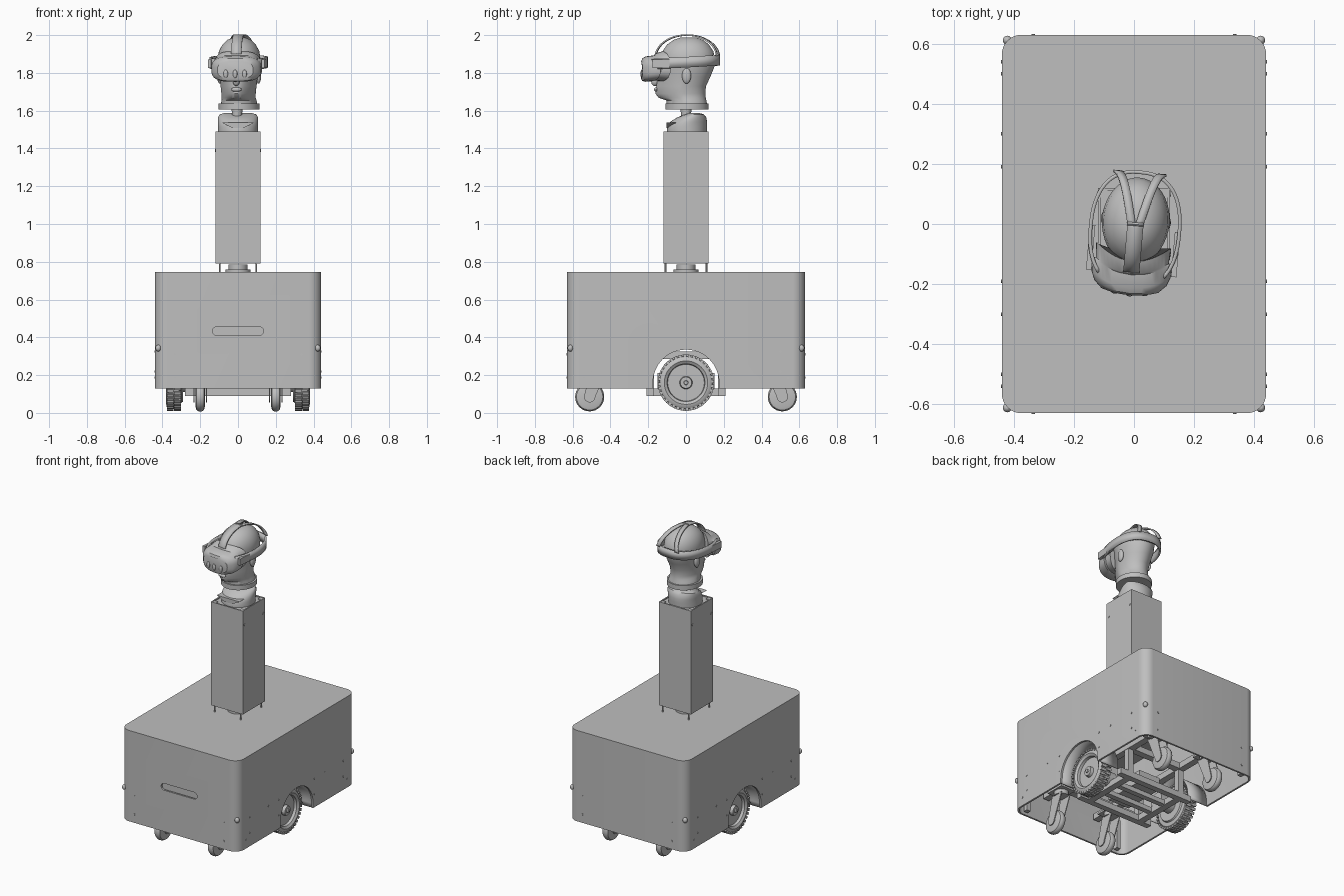
import bpy, bmesh, math
from math import sin, cos, pi, radians
from mathutils import Matrix, Vector

if "Cube" in bpy.data.objects:
    bpy.data.objects.remove(bpy.data.objects["Cube"])

grey = bpy.data.materials.new("plain_grey")
grey.use_nodes = True
GREY = (0.52, 0.52, 0.52, 1)
grey.diffuse_color = GREY
grey.node_tree.nodes["Principled BSDF"].inputs["Base Color"].default_value = GREY
made = []


def finish(name, bm, recalc=True):
    if recalc:
        bmesh.ops.recalc_face_normals(bm, faces=bm.faces)
    me = bpy.data.meshes.new(name)
    bm.to_mesh(me)
    bm.free()
    ob = bpy.data.objects.new(name, me)
    bpy.context.collection.objects.link(ob)
    me.materials.append(grey)
    made.append(ob)
    return ob


def box(name, center, size):
    bm = bmesh.new()
    bmesh.ops.create_cube(bm, size=1, matrix=Matrix.Translation(center) @ Matrix.Diagonal((*size, 1)))
    return finish(name, bm)


def cyl(name, center, r, depth, axis="Z", n=24, r2=None):
    turn = {"X": Matrix.Rotation(pi / 2, 4, "Y"), "Y": Matrix.Rotation(pi / 2, 4, "X"), "Z": Matrix()}[axis]
    bm = bmesh.new()
    bmesh.ops.create_cone(bm, cap_ends=True, segments=n, radius1=r, radius2=r if r2 is None else r2,
                          depth=depth, matrix=Matrix.Translation(center) @ turn)
    return finish(name, bm)


def ball(name, center, size):
    bm = bmesh.new()
    bmesh.ops.create_uvsphere(bm, u_segments=20, v_segments=12, radius=1,
                              matrix=Matrix.Translation(center) @ Matrix.Diagonal((*size, 1)))
    return finish(name, bm)


def loft(name, rings, caps=True, closed=False):
    """Skin a list of equally long vertex loops."""
    bm = bmesh.new()
    loops = [[bm.verts.new(p) for p in ring] for ring in rings]
    n = len(loops[0])
    pairs = list(zip(loops, loops[1:])) + ([(loops[-1], loops[0])] if closed else [])
    for a, b in pairs:
        for i in range(n):
            j = (i + 1) % n
            bm.faces.new((a[i], a[j], b[j], b[i]))
    if caps:
        bm.faces.new(loops[0])
        bm.faces.new(loops[-1])
    return finish(name, bm)


def prism(name, outline, offset):
    """Extrude a flat outline by an offset vector."""
    return loft(name, [[Vector(p) for p in outline], [Vector(p) + Vector(offset) for p in outline]])


def ribbon(name, centers, across, thickness):
    """Flat strap along centre points; across holds the half-width vectors."""
    bm = bmesh.new()
    rows = [(bm.verts.new(Vector(c) - Vector(a)), bm.verts.new(Vector(c) + Vector(a)))
            for c, a in zip(centers, across)]
    for p, q in zip(rows, rows[1:]):
        bm.faces.new((p[0], q[0], q[1], p[1]))
    ob = finish(name, bm)
    mod = ob.modifiers.new("thickness", "SOLIDIFY")
    mod.thickness, mod.offset = thickness, 0
    return ob


def rounded_rect(hx, hy, r, z, n=8):
    return [(sx * (hx - r) + r * cos(a0 + i * pi / 2 / n), sy * (hy - r) + r * sin(a0 + i * pi / 2 / n), z)
            for sx, sy, a0 in ((1, 1, 0), (-1, 1, pi / 2), (-1, -1, pi), (1, -1, 1.5 * pi)) for i in range(n + 1)]


def cut(target, cutter):
    mod = target.modifiers.new("cut", "BOOLEAN")
    mod.operation, mod.solver, mod.object = "DIFFERENCE", "EXACT", cutter
    bpy.context.view_layer.objects.active = target
    bpy.ops.object.modifier_apply(modifier=mod.name)
    made.remove(cutter)
    bpy.data.objects.remove(cutter)


# Body shell, open underneath, with wheel arches and a front slot
T, AX, ARCH = 0.012, 0.16, 0.175
heights = [(0, 0.13), (0, 0.745), (T, 0.745 - T), (T, 0.13)]
rings = [rounded_rect(0.44 - i, 0.63 - i, 0.065 - i, z) for i, z in heights]
body = loft("body_shell", [rings[0], rings[1]])
cut(body, loft("hollow", [rings[2], [(x, y, 0.1) for x, y, z in rings[3]]]))


def arch_line(x, r=ARCH, n=28):
    arc = [(x, r * cos(pi * i / n), AX + r * sin(pi * i / n)) for i in range(n + 1)]
    return [(x, r, 0.1)] + arc + [(x, -r, 0.1)]


cut(body, prism("arch_cutter", arch_line(-0.6), (1.2, 0, 0)))
slot = [(s * 0.112 + 0.023 * cos(a), -0.7, 0.433 + 0.023 * sin(a))
        for s, start in ((1, -pi / 2), (-1, pi / 2)) for a in [start + pi * i / 10 for i in range(11)]]
cut(body, prism("slot_cutter", slot, (0, 0.2, 0)))
box("slot_backing", (0, -0.605, 0.433), (0.3, 0.008, 0.07))

# Screws and corner bumpers
for s in (-1, 1):
    for x in (-0.335, 0.335):
        for z in (0.31, 0.187):
            cyl("end_screw", (x, s * 0.63, z), 0.006, 0.006, "Y", 10)
    for t in (-1, 1):
        for y, z in ((0.5, 0.325), (0.3, 0.325), (0.19, 0.325), (0.19, 0.22), (0.54, 0.187), (0.5, 0.22)):
            cyl("side_screw", (s * 0.44, t * y, z), 0.006, 0.006, "X", 10)
        ball("corner_knob", (s * 0.422, t * 0.612, 0.343), (0.015, 0.015, 0.018))

# Drive wheels: turned tyre and hub, tread blocks, wheel well
TYRE = [(0.2, 0.02), (0.2, 0.1), (0.3, 0.105), (0.303, 0.13), (0.312, 0.14), (0.368, 0.14), (0.377, 0.13),
        (0.38, 0.115), (0.37, 0.1), (0.352, 0.097), (0.352, 0.034), (0.372, 0.03), (0.372, 0.012), (0.38, 0.01)]
TYRE[0], TYRE[1] = (0.29, 0.02), (0.29, 0.1)
for s in (-1, 1):
    loft("drive_wheel", [[(s * x, r * cos(2 * pi * i / 48), AX + r * sin(2 * pi * i / 48)) for i in range(48)]
                         for x, r in TYRE])
    bm = bmesh.new()
    for i in range(36):
        for k in (-1, 1):
            spot = Matrix.Translation((s * 0.34 + k * 0.019, 0, AX)) @ Matrix.Rotation((i + k / 4) * pi / 18, 4, "X")
            bmesh.ops.create_cube(bm, size=1, matrix=spot @ Matrix.Translation((0, 0, 0.142))
                                  @ Matrix.Diagonal((0.036, 0.016, 0.014, 1)))
    finish("tyre_tread", bm)
    cyl("axle_motor", (s * 0.24, 0, AX), 0.05, 0.12, "X")
    outer, inner = arch_line(s * 0.435, ARCH + 0.004), arch_line(s * 0.28, ARCH + 0.004)
    ribbon("wheel_well", [((a[0] + b[0]) / 2, a[1], max(a[2], 0.13)) for a, b in zip(outer, inner)],
           [(0.0775, 0, 0)] * len(outer), 0.006)

# Swivel casters
for sx in (-1, 1):
    for sy in (-1, 1):
        cx, cy, cz = sx * 0.2, sy * 0.51, 0.085
        loft("caster_wheel", [[(cx + dx, cy + r * cos(i * pi / 16), cz + r * sin(i * pi / 16)) for i in range(32)]
                              for dx, r in ((-0.024, 0.055), (-0.02, 0.07), (-0.008, 0.077),
                                            (0.008, 0.077), (0.02, 0.07), (0.024, 0.055))])
        for k in (-1, 1):
            low = [(cx + k * 0.03, cy + 0.03 * cos(a), cz + 0.03 * sin(a))
                   for a in [pi + pi * i / 8 for i in range(9)]]
            fork = low + [(cx + k * 0.03, cy - sy * 0.055 + e, 0.25) for e in (0.045, -0.045)]
            prism("caster_fork", fork, (k * 0.006, 0, 0))
        cyl("caster_swivel", (cx, cy - sy * 0.055, 0.26), 0.045, 0.03)
        box("caster_plate", (cx, cy - sy * 0.055, 0.28), (0.11, 0.13, 0.012))

# Chassis: upper rails, lower tray frame and uprights
for s in (-1, 1):
    box("long_rail", (s * 0.2, 0, 0.305), (0.045, 1.2, 0.04))
    box("end_rail", (0, s * 0.44, 0.305), (0.8, 0.045, 0.04))
    box("middle_rail", (0, s * 0.2, 0.305), (0.4, 0.045, 0.04))
    box("tray_side", (s * 0.2, 0, 0.11), (0.045, 0.42, 0.04))
    box("tray_end", (0, s * 0.19, 0.11), (0.56, 0.04, 0.04))
    box("tray_crossbar", (0, s * 0.06, 0.11), (0.38, 0.035, 0.03))
    for t in (-1, 1):
        box("tray_upright", (s * 0.2, t * 0.19, 0.2), (0.04, 0.04, 0.18))
        box("corner_bracket", (s * 0.36, t * 0.59, 0.24), (0.03, 0.03, 0.2))
box("battery", (0, 0, 0.17), (0.16, 0.3, 0.08))

# Lift column on its rods and turntable
cyl("turntable_base", (0, 0, 0.752), 0.065, 0.014, n=32)
cyl("turntable", (0, 0, 0.772), 0.05, 0.026, n=32)
for s in (-1, 1):
    box("column_front_panel", (0, s * 0.116, 1.14), (0.24, 0.008, 0.7))
    box("column_side_panel", (s * 0.116, 0, 1.14), (0.008, 0.224, 0.7))
    for t in (-1, 1):
        cyl("column_rod", (s * 0.097, t * 0.108, 0.77), 0.005, 0.06, n=10)
        box("column_corner_post", (s * 0.1, t * 0.1, 1.14), (0.025, 0.025, 0.695))
        cyl("column_screw", (s * 0.12, t * 0.1, 1.39), 0.008, 0.005, "X", 12)
box("column_top_plate", (0, 0, 1.478), (0.224, 0.224, 0.01))
box("column_bottom_plate", (0, 0, 0.797), (0.224, 0.224, 0.01))


def oval(z, front, back, rx, narrow=0.0, n=40):
    """Level egg-shaped ring, narrower to the front when asked."""
    mid, ry = (front + back) / 2, (back - front) / 2
    return [(rx * cos(2 * pi * i / n) * (1 - narrow * max(0, -sin(2 * pi * i / n))),
             mid + ry * sin(2 * pi * i / n), z) for i in range(n)]


# Neck base with sloping chest, neck post and collar
loft("neck_base", [oval(1.483, -0.1, 0.11, 0.105), oval(1.515, -0.1, 0.112, 0.106), oval(1.54, -0.085, 0.112, 0.106),
                   oval(1.565, -0.045, 0.107, 0.105), oval(1.58, -0.005, 0.095, 0.098), oval(1.588, 0.02, 0.07, 0.07)])
prism("chest_wedge", [(-0.085, -0.104, 1.537), (0.085, -0.104, 1.537), (0.03, -0.104, 1.508), (-0.03, -0.104, 1.508)],
      (0, 0.05, 0))
cyl("neck_post", (-0.005, 0, 1.59), 0.025, 0.07, r2=0.03)

# Head and everything worn on it, turned slightly to one side
first = len(made)
loft("neck_collar", [oval(1.605, -0.11, 0.12, 0.108), oval(1.637, -0.11, 0.12, 0.108)])
SKULL = [(1.62, -0.1, 0.115, 0.098, 0), (1.655, -0.105, 0.108, 0.093, 0.1), (1.668, -0.145, 0.105, 0.09, 0.35),
         (1.69, -0.162, 0.103, 0.091, 0.4), (1.73, -0.158, 0.106, 0.095, 0.3), (1.78, -0.15, 0.13, 0.1, 0.2),
         (1.83, -0.145, 0.15, 0.11, 0.1), (1.875, -0.14, 0.155, 0.113, 0.05), (1.915, -0.125, 0.145, 0.107, 0),
         (1.95, -0.1, 0.122, 0.088, 0), (1.975, -0.065, 0.09, 0.062, 0), (1.987, -0.03, 0.055, 0.032, 0)]
loft("head", [oval(*ring) for ring in SKULL])
ball("lips", (0, -0.158, 1.712), (0.028, 0.012, 0.012))
ball("nose", (0, -0.165, 1.755), (0.018, 0.02, 0.025))
for s in (-1, 1):
    ball("ear", (s * 0.103, 0.012, 1.785), (0.014, 0.024, 0.042))


def visor_ring(y, hw, hh, z, wrap, n=40):
    ring = []
    for i in range(n):
        c, d = cos(2 * pi * i / n), sin(2 * pi * i / n)
        x = hw * math.copysign(abs(c) ** 0.62, c)
        ring.append((x, y + wrap * (x / 0.13) ** 2, z + hh * math.copysign(abs(d) ** 0.7, d)))
    return ring


VISOR = [(-0.238, 0.095, 0.045, 1.815, 0.03), (-0.232, 0.12, 0.06, 1.817, 0.04), (-0.215, 0.132, 0.067, 1.82, 0.045),
         (-0.17, 0.134, 0.068, 1.825, 0.045), (-0.166, 0.122, 0.07, 1.83, 0.05), (-0.125, 0.125, 0.08, 1.835, 0.06)]
loft("headset_visor", [visor_ring(*ring) for ring in VISOR])
for x in (-0.05, 0, 0.05):
    ball("camera_window", (x, -0.235 + x * x * 2, 1.795), (0.012, 0.007, 0.022))

# Head straps
turns = [radians(-48 + 276 * i / 48) for i in range(49)]
around = [(0.148 * math.copysign(abs(cos(a)) ** 0.8, cos(a)), -0.02 + 0.193 * math.copysign(abs(sin(a)) ** 0.85, sin(a)),
           1.855 + 0.012 * sin(a)) for a in turns]
ribbon("side_strap", around, [(0, 0, 0.028)] * len(around), 0.012)
for s in (-1, 1):
    box("strap_arm", (s * 0.142, -0.09, 1.848), (0.018, 0.15, 0.045))


def over_head(a):
    return 0.005 - 0.165 * cos(a), 1.885 + 0.115 * sin(a)


front_path = [(0, *over_head(radians(5 + 85 * i / 14))) for i in range(15)]
ribbon("top_strap", front_path, [(0.027, 0, 0)] * 15, 0.008)
for s in (-1, 1):
    path = [(s * (0.012 + 0.063 * (i / 14)), *over_head(radians(86 + 92 * i / 14))) for i in range(15)]
    ribbon("rear_strap", path, [(0.014, 0, 0)] * 15, 0.008)

for ob in made[first:]:
    ob.rotation_euler.z = radians(-5)
    ob.location.x = 0.005

# Smooth the curved parts, keep the edges sharp
bpy.ops.object.select_all(action="DESELECT")
for ob in made:
    ob.select_set(True)
bpy.context.view_layer.objects.active = made[0]
bpy.ops.object.shade_smooth_by_angle(angle=radians(35))
